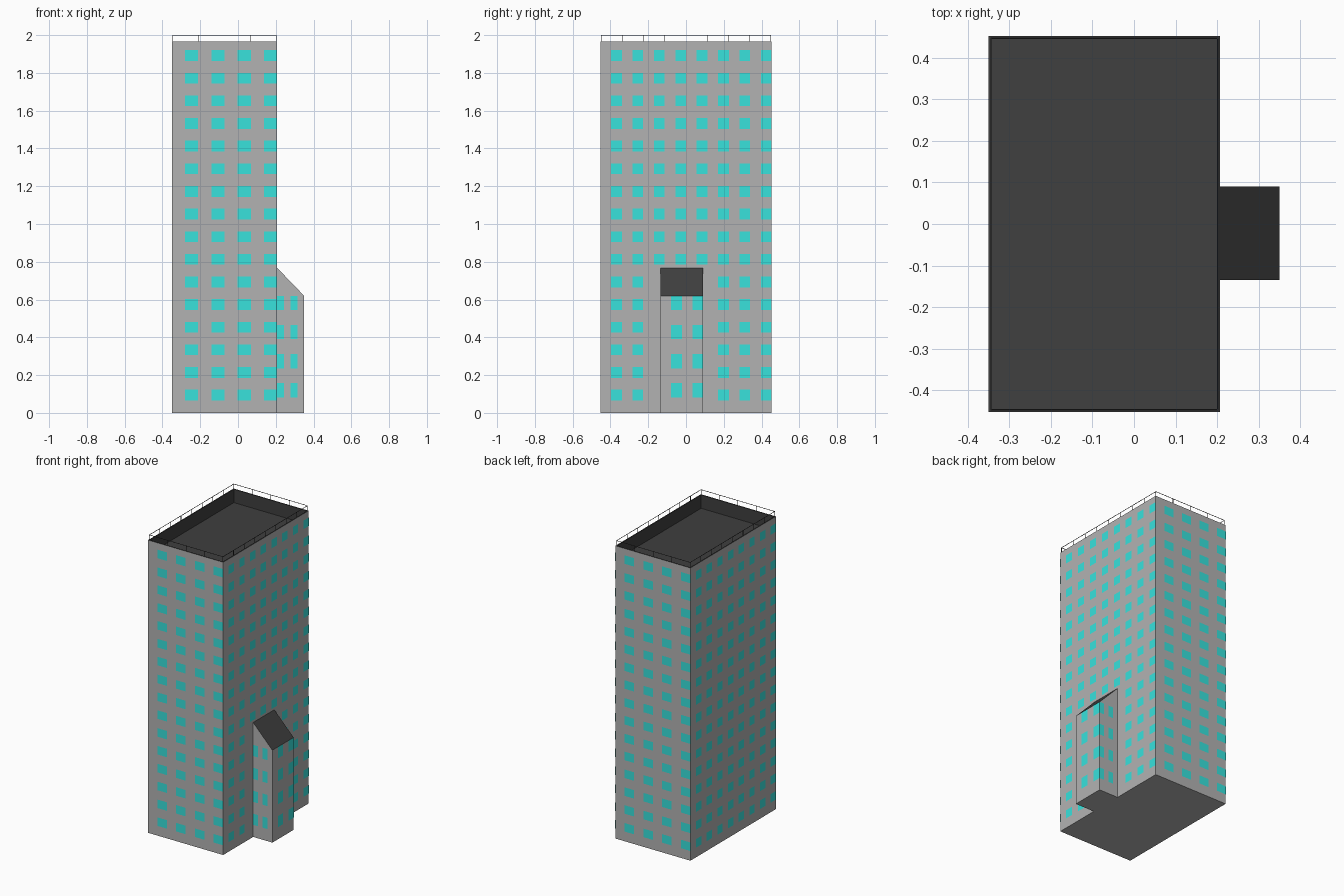
import bpy, bmesh
from mathutils import Vector

if "Cube" in bpy.data.objects:
    bpy.data.objects.remove(bpy.data.objects["Cube"])

X0, X1, Y0, Y1, H = -0.35, 0.207, -0.453, 0.453, 1.965
WX, WY0, WY1, WLOW, WHIGH = 0.35, -0.135, 0.09, 0.62, 0.768


def material(name, col):
    m = bpy.data.materials.new(name)
    m.diffuse_color = (*col, 1)
    m.use_nodes = True
    m.node_tree.nodes["Principled BSDF"].inputs["Base Color"].default_value = m.diffuse_color
    return m


WALL = material("wall_grey", (0.45, 0.45, 0.45))
ROOF = material("roof_dark", (0.05, 0.05, 0.05))
GLASS = material("window_cyan", (0.04, 0.76, 0.72))


def finish(name, bm, mats):
    me = bpy.data.meshes.new(name)
    bm.to_mesh(me)
    bm.free()
    for m in mats:
        me.materials.append(m)
    ob = bpy.data.objects.new(name, me)
    bpy.context.collection.objects.link(ob)
    return ob


def add_box(bm, lo, hi):
    lo, hi = Vector(lo), Vector(hi)
    r = bmesh.ops.create_cube(bm, size=1)
    for v in r["verts"]:
        v.co = Vector([(lo[i] + hi[i]) / 2 + v.co[i] * (hi[i] - lo[i]) for i in range(3)])


def windows(name, origin, u, length, cols, rows, z0, dz, h, first=0.5, skip=None):
    """Grid of flush panes; each pane fills half of its bay."""
    bm = bmesh.new()
    u, up = Vector(u), Vector((0, 0, 1))
    base = Vector(origin) + u.cross(up) * 0.0015
    p = length / cols
    for c in range(cols):
        for r in range(rows):
            if skip and skip(c, r):
                continue
            a, z = (c + first) * p, z0 + r * dz
            pts = [(a, z), (a + p / 2, z), (a + p / 2, z + h), (a, z + h)]
            bm.faces.new([bm.verts.new(base + u * s + up * t) for s, t in pts])
    finish(name, bm, [GLASS])


# Tower with sunken roof behind a thin parapet
bm = bmesh.new()
add_box(bm, (X0, Y0, 0), (X1, Y1, H))
top = max(bm.faces, key=lambda f: f.calc_center_median().z)
rim = bmesh.ops.inset_region(bm, faces=[top], thickness=0.01)["faces"]
ext = bmesh.ops.extrude_discrete_faces(bm, faces=[top])["faces"]
for v in ext[0].verts:
    v.co.z -= 0.09
bm.normal_update()
for f in bm.faces:
    c = f.calc_center_median()
    inside = X0 + 0.005 < c.x < X1 - 0.005 and Y0 + 0.005 < c.y < Y1 - 0.005
    if c.z > H - 0.1 and (inside or f.normal.z > 0.5):
        f.material_index = 1
finish("tower", bm, [WALL, ROOF])

# Side wing with lean-to roof
bm = bmesh.new()
prof = [(X1, 0), (WX, 0), (WX, WLOW), (X1, WHIGH)]
f = bm.faces.new([bm.verts.new((x, WY0, z)) for x, z in prof])
r = bmesh.ops.extrude_face_region(bm, geom=[f])
for v in r["geom"]:
    if isinstance(v, bmesh.types.BMVert):
        v.co.y = WY1
bmesh.ops.recalc_face_normals(bm, faces=bm.faces[:])
for f in bm.faces:
    if 0.3 < f.normal.z < 0.95:
        f.material_index = 1
finish("side_wing", bm, [WALL, ROOF])

# Tower windows, bays running left to right on each side
W, D = X1 - X0, Y1 - Y0
grid = dict(rows=16, z0=0.066, dz=0.1198, h=0.057)
windows("front_windows", (X0, Y0, 0), (1, 0, 0), W, 4, **grid)
windows("back_windows", (X1, Y1, 0), (-1, 0, 0), W, 4, **grid)
windows("left_windows", (X0, Y1, 0), (0, -1, 0), D, 8, **grid)
windows("right_windows", (X1, Y0, 0), (0, 1, 0), D, 8, **grid,
        skip=lambda c, r: c in (2, 3, 4) and r < 6)

# Wing windows
grid = dict(cols=2, rows=4, z0=0.082, dz=0.154, h=0.075)
windows("wing_front_windows", (X1, WY0, 0), (1, 0, 0), WX - X1, first=0, **grid)
windows("wing_back_windows", (WX, WY1, 0), (-1, 0, 0), WX - X1, first=0, **grid)
windows("wing_end_windows", (WX, WY0, 0), (0, 1, 0), WY1 - WY0, **grid)

# Roof railing: top rails and thin posts
bm = bmesh.new()
t, e = 0.0012, 0.005
rx, ry = (X0 + e, X1 - e), (Y0 + e, Y1 - e)
for y in ry:
    add_box(bm, (rx[0] - t, y - t, 2 - 2 * t), (rx[1] + t, y + t, 2))
    for i in range(5):
        x = rx[0] + (rx[1] - rx[0]) * i / 4
        add_box(bm, (x - t, y - t, H), (x + t, y + t, 2 - 2 * t))
for x in rx:
    add_box(bm, (x - t, ry[0] + t, 2 - 2 * t), (x + t, ry[1] - t, 2))
    for i in range(1, 8):
        y = ry[0] + (ry[1] - ry[0]) * i / 8
        add_box(bm, (x - t, y - t, H), (x + t, y + t, 2 - 2 * t))
finish("roof_railing", bm, [ROOF])
